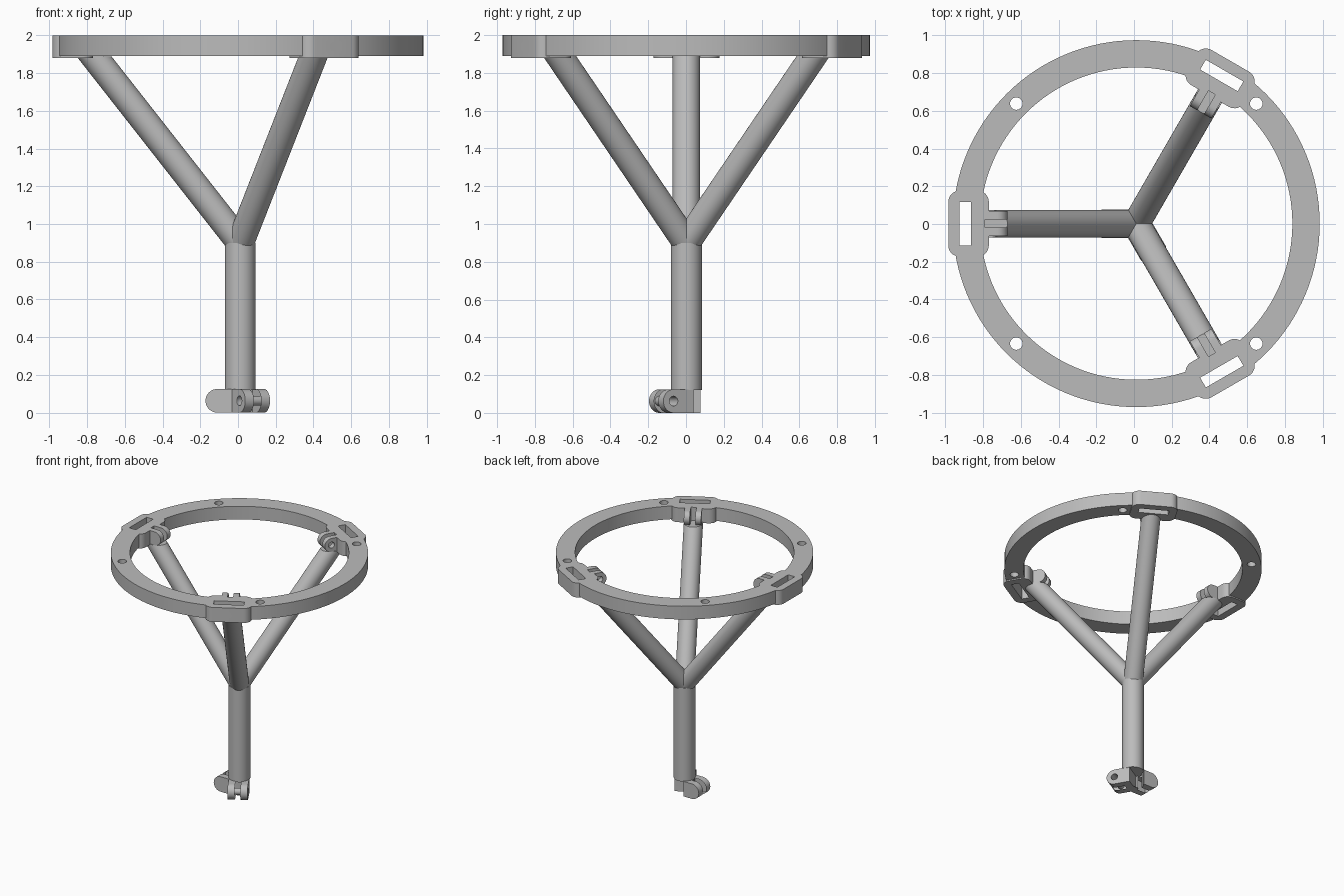
import bpy
import bmesh
from math import radians, sin, cos, pi
from mathutils import Matrix, Vector

cube = bpy.data.objects.get("Cube")
if cube:
    bpy.data.objects.remove(cube, do_unlink=True)

grey = bpy.data.materials.new("plain grey")
grey.use_nodes = True
grey.diffuse_color = (0.5, 0.5, 0.5, 1)
grey.node_tree.nodes["Principled BSDF"].inputs["Base Color"].default_value = (0.5, 0.5, 0.5, 1)

CENTRE = Matrix.Translation((0.012, 0.002, 0))
ANGLES = [radians(a) for a in (60, 180, 300)]
UPRIGHT = Matrix.Rotation(pi / 2, 4, 'X')      # outline (x, y) becomes (x, z)


def arc(cx, cy, r, start, end, steps):
    return [(cx + r * cos(radians(start + (end - start) * i / steps)),
             cy + r * sin(radians(start + (end - start) * i / steps)))
            for i in range(steps + 1)]


def circle(r, steps=32):
    return arc(0, 0, r, 0, 360 - 360 / steps, steps - 1)


def rounded_rect(x0, x1, hw, r):
    pts = []
    for cx, cy, a in ((x1 - r, hw - r, 0), (x0 + r, hw - r, 90),
                      (x0 + r, r - hw, 180), (x1 - r, r - hw, 270)):
        pts += arc(cx, cy, r, a, a + 90, 8)
    return pts


def box_outline(x0, x1, hw):
    return [(x0, -hw), (x1, -hw), (x1, hw), (x0, hw)]


def prism(name, outline, low, high, matrix=Matrix()):
    """Extrude a flat outline along z, then place it."""
    bm = bmesh.new()
    face = bm.faces.new([bm.verts.new((x, y, low)) for x, y in outline])
    out = bmesh.ops.extrude_face_region(bm, geom=[face])
    verts = [v for v in out["geom"] if isinstance(v, bmesh.types.BMVert)]
    bmesh.ops.translate(bm, vec=(0, 0, high - low), verts=verts)
    bm.transform(CENTRE @ matrix)
    bmesh.ops.recalc_face_normals(bm, faces=bm.faces)
    mesh = bpy.data.meshes.new(name)
    bm.to_mesh(mesh)
    bm.free()
    mesh.materials.append(grey)
    obj = bpy.data.objects.new(name, mesh)
    bpy.context.collection.objects.link(obj)
    return obj


def combine(target, other, operation):
    mod = target.modifiers.new("combine", 'BOOLEAN')
    mod.operation, mod.object, mod.solver = operation, other, 'EXACT'
    bpy.context.view_layer.objects.active = target
    bpy.ops.object.modifier_apply(modifier=mod.name)
    bpy.data.objects.remove(other, do_unlink=True)


def add(target, *shape):
    combine(target, prism("piece", *shape), 'UNION')


def cut(target, *shape):
    combine(target, prism("cutter", *shape), 'DIFFERENCE')


def smooth(obj):
    bpy.ops.object.select_all(action='DESELECT')
    obj.select_set(True)
    bpy.context.view_layer.objects.active = obj
    bpy.ops.object.shade_smooth_by_angle(angle=radians(30))


# Ring with three lugs and inward clevis tabs
ring = prism("ring", circle(0.973, 128), 1.89, 2)
cut(ring, circle(0.828, 128), 1.8, 2.1)
for a in ANGLES:
    turn = Matrix.Rotation(a, 4, 'Z')
    add(ring, rounded_rect(0.782, 0.997, 0.175, 0.06), 1.88, 2, turn)
    tab = arc(0.738, 1.944, 0.056, 90, 270, 16) + [(0.83, 1.888), (0.83, 2)]
    add(ring, tab, -0.066, 0.066, turn @ UPRIGHT)
for a in ANGLES:
    turn = Matrix.Rotation(a, 4, 'Z')
    cut(ring, box_outline(0.6, 0.802, 0.021), 1.87, 2.1, turn)
    cut(ring, box_outline(0.877, 0.937, 0.115), 1.8, 2.1, turn)
    pin = Matrix.Translation((0.738, 0, 1.944)) @ UPRIGHT
    cut(ring, circle(0.025, 24), -0.1, 0.1, turn @ pin)
    screw = Matrix.Translation((0, 0, 1.94)) @ Matrix.Rotation(pi / 2, 4, 'Y')
    cut(ring, circle(0.024, 24), 0.9, 1.05, turn @ screw)
for k in range(4):
    hole = Matrix.Rotation(radians(45 + 90 * k), 4, 'Z') @ Matrix.Translation((0.9, 0, 0))
    cut(ring, circle(0.033, 24), 1.8, 2.1, hole)
smooth(ring)

# Central column
smooth(prism("column", circle(0.082, 48), 0.12, 0.9))

# Slanted legs, trimmed flat under the ring
for name, a in zip(("back_leg", "right_leg", "front_leg"), ANGLES):
    lean = Matrix.Rotation(a, 4, 'Z') @ Matrix.Translation((0, 0, 0.9)) \
        @ Matrix.Rotation(radians(38.1), 4, 'Y')
    leg = prism(name, circle(0.073, 48), 0, 1.5, lean)
    bm = bmesh.new()
    bm.from_mesh(leg.data)
    cut_geom = bmesh.ops.bisect_plane(bm, geom=bm.verts[:] + bm.edges[:] + bm.faces[:],
                                      plane_co=Vector((0, 0, 1.889)),
                                      plane_no=Vector((0, 0, 1)), clear_outer=True)
    rim = [e for e in cut_geom["geom_cut"] if isinstance(e, bmesh.types.BMEdge)]
    bmesh.ops.holes_fill(bm, edges=rim)
    bm.to_mesh(leg.data)
    bm.free()
    smooth(leg)

# Foot hub with three outward clevises
hub = prism("foot_hub", circle(0.07, 48), 0, 0.125)
for a in ANGLES:
    tab = arc(0.122, 0.0625, 0.0625, -90, 90, 16) + [(0, 0.125), (0, 0)]
    add(hub, tab, -0.076, 0.076, Matrix.Rotation(a, 4, 'Z') @ UPRIGHT)
for a in ANGLES:
    turn = Matrix.Rotation(a, 4, 'Z')
    cut(hub, box_outline(0.058, 0.3, 0.022), -0.1, 0.3, turn)
    pin = Matrix.Translation((0.122, 0, 0.0625)) @ UPRIGHT
    cut(hub, circle(0.026, 24), -0.09, 0.09, turn @ pin)
smooth(hub)
